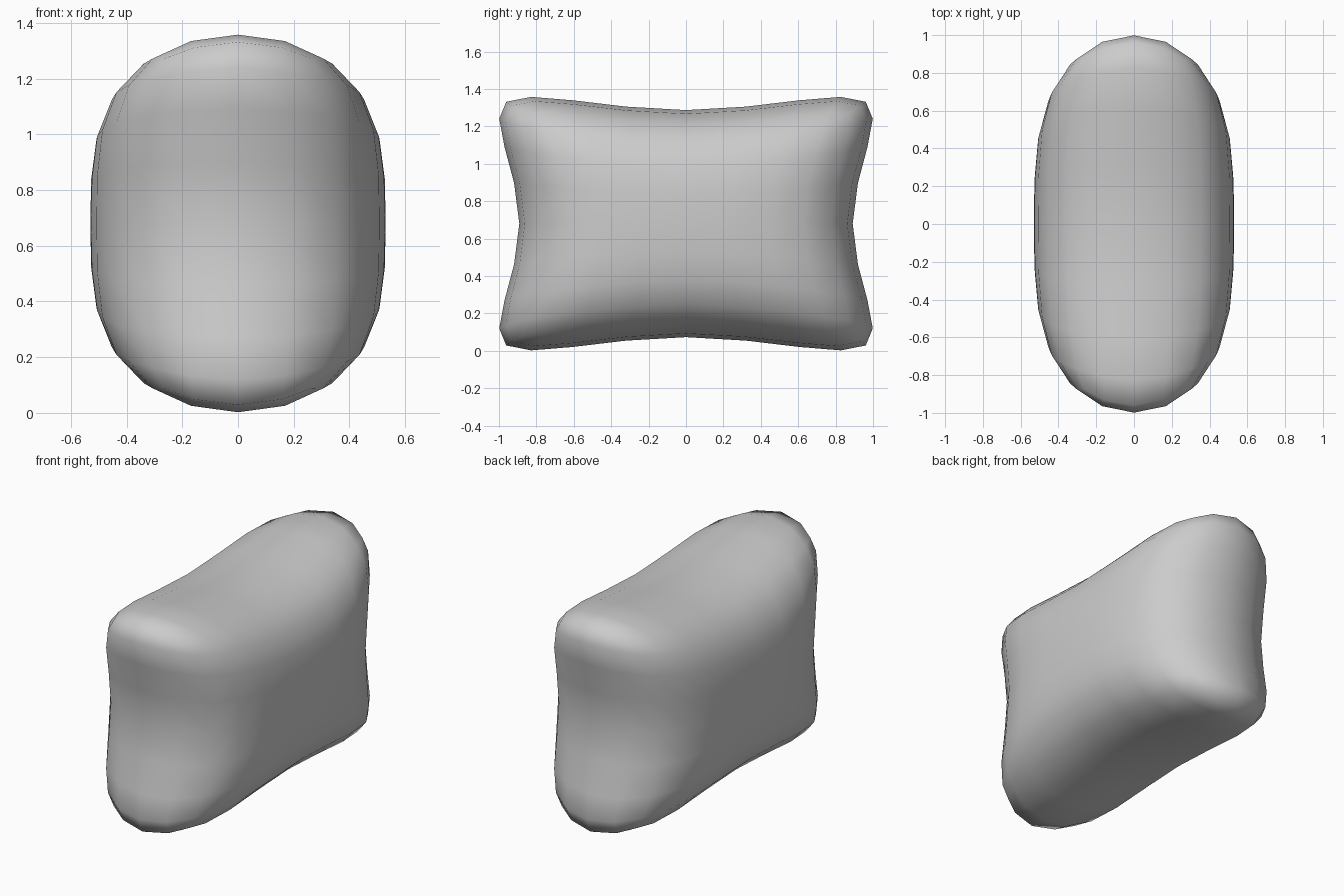
import bpy, bmesh

if "Cube" in bpy.data.objects:
    bpy.data.objects.remove(bpy.data.objects["Cube"])

HALF_X = 0.53                      # half thickness of the cage
CORNER_Y, MID_Y = 1.33, 0.73       # end edges pinch inward at mid height
CORNER_Z, MID_Z = 0.90, 0.50       # top and bottom edges pinch inward at mid length

bm = bmesh.new()


def cage_vert(s, i, j):
    y = i * (CORNER_Y if j else MID_Y)
    z = j * (CORNER_Z if i else MID_Z)
    return bm.verts.new((s * HALF_X, y, z))


# Two 3 x 3 sheets of cage points
v = {(s, i, j): cage_vert(s, i, j)
     for s in (-1, 1) for i in (-1, 0, 1) for j in (-1, 0, 1)}

# Broad side faces
for s in (-1, 1):
    for i in (-1, 0):
        for j in (-1, 0):
            bm.faces.new((v[s, i, j], v[s, i + 1, j],
                          v[s, i + 1, j + 1], v[s, i, j + 1]))

# Rim joining the two sheets
ring = [(-1, -1), (0, -1), (1, -1), (1, 0), (1, 1), (0, 1), (-1, 1), (-1, 0)]
for p, q in zip(ring, ring[1:] + ring[:1]):
    bm.faces.new((v[(-1, *p)], v[(-1, *q)], v[(1, *q)], v[(1, *p)]))

bmesh.ops.recalc_face_normals(bm, faces=bm.faces[:])
for f in bm.faces:
    f.smooth = True

mesh = bpy.data.meshes.new("pillow")
bm.to_mesh(mesh)
bm.free()

# Soft pillow from the pinched cage
pillow = bpy.data.objects.new("pillow", mesh)
pillow.location.z = 0.68
bpy.context.collection.objects.link(pillow)
sub = pillow.modifiers.new("soften", 'SUBSURF')
sub.levels = sub.render_levels = 2
